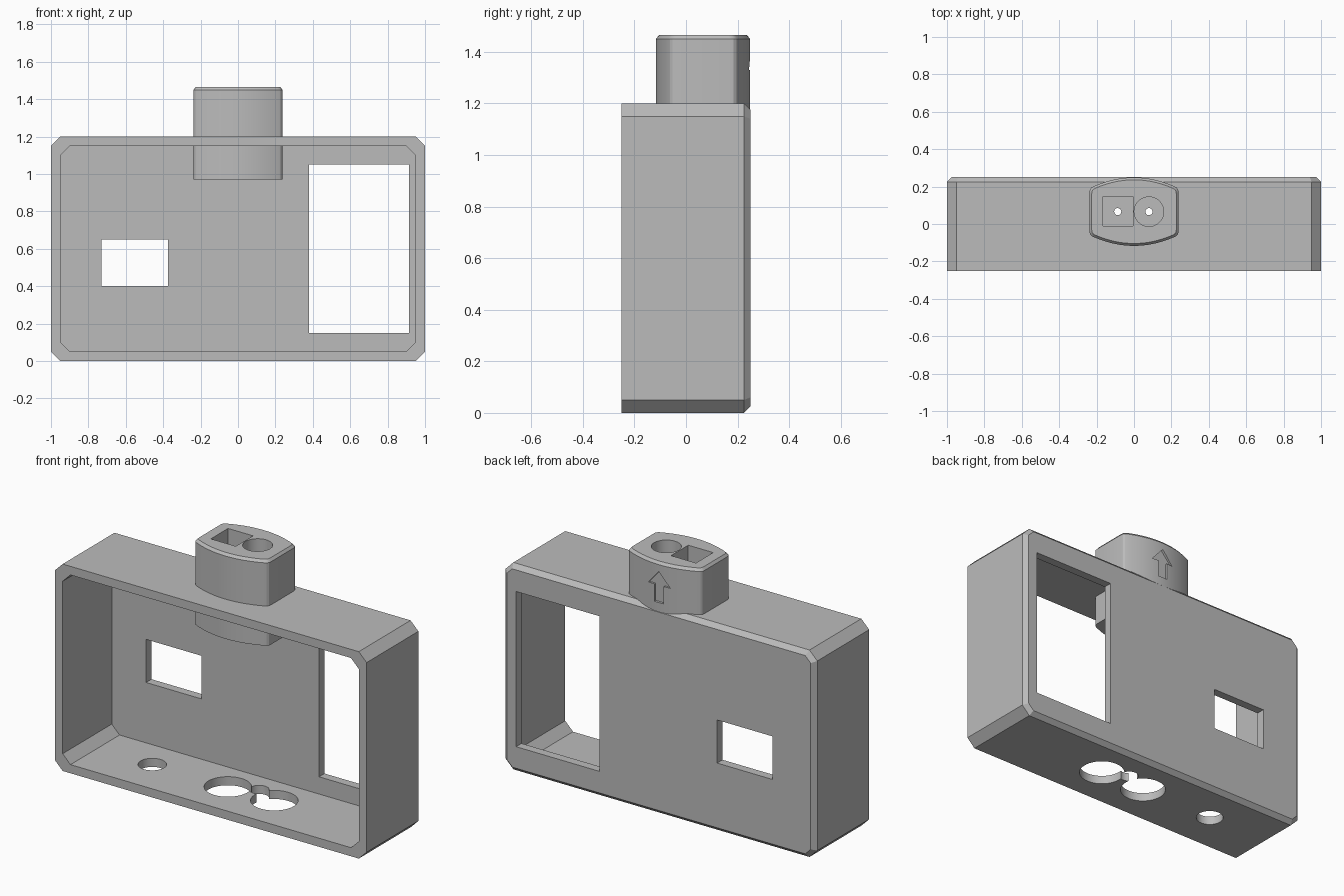
import bpy, bmesh, math

old = bpy.data.objects.get("Cube")
if old:
    bpy.data.objects.remove(old, do_unlink=True)

grey = bpy.data.materials.new("plain grey")
grey.use_nodes = True
colour = (0.5, 0.5, 0.5, 1)
grey.diffuse_color = colour
grey.node_tree.nodes["Principled BSDF"].inputs["Base Color"].default_value = colour


def loft(name, rings):
    """Closed solid through a list of equal-length point rings."""
    bm = bmesh.new()
    loops = [[bm.verts.new(p) for p in ring] for ring in rings]
    n = len(loops[0])
    for a, b in zip(loops, loops[1:]):
        for i in range(n):
            j = (i + 1) % n
            bm.faces.new((a[i], a[j], b[j], b[i]))
    bm.faces.new(loops[0])
    bm.faces.new(loops[-1])
    bmesh.ops.recalc_face_normals(bm, faces=bm.faces)
    mesh = bpy.data.meshes.new(name)
    bm.to_mesh(mesh)
    bm.free()
    mesh.materials.append(grey)
    obj = bpy.data.objects.new(name, mesh)
    bpy.context.collection.objects.link(obj)
    return obj


def along_y(outline, y):
    return [(x, y, z) for x, z in outline]


def along_z(outline, z):
    return [(x, y, z) for x, y in outline]


def octagon(half_x, half_z, cut, mid_z=0.6):
    """Rectangle with cut corners, in x and z."""
    a, b = half_x - cut, half_z - cut
    pts = [(half_x, -b), (half_x, b), (a, half_z), (-a, half_z),
           (-half_x, b), (-half_x, -b), (-a, -half_z), (a, -half_z)]
    return [(x, z + mid_z) for x, z in pts]


def circle(cx, cy, r, n=48):
    return [(cx + r * math.cos(math.tau * i / n), cy + r * math.sin(math.tau * i / n))
            for i in range(n)]


def rect(x0, x1, y0, y1):
    return [(x0, y0), (x1, y0), (x1, y1), (x0, y1)]


def cut(target, cutter):
    cutter.hide_render = True
    mod = target.modifiers.new("cut", "BOOLEAN")
    mod.operation = "DIFFERENCE"
    mod.solver = "EXACT"
    mod.object = cutter
    select(target)
    bpy.ops.object.modifier_apply(modifier=mod.name)
    bpy.data.objects.remove(cutter, do_unlink=True)


def select(obj):
    bpy.ops.object.select_all(action="DESELECT")
    obj.select_set(True)
    bpy.context.view_layer.objects.active = obj


def cut_z(target, outline, z0, z1):
    cut(target, loft("cutter", [along_z(outline, z0), along_z(outline, z1)]))


def cut_y(target, outline, y0, y1):
    cut(target, loft("cutter", [along_y(outline, y0), along_y(outline, y1)]))


# Case: open-fronted box with chamfered corners and back rim
outer = octagon(1, 0.6, 0.05)
case = loft("case", [along_y(outer, -0.25), along_y(outer, 0.225),
                     along_y(octagon(0.975, 0.575, 0.035), 0.25)])
cut_y(case, octagon(0.95, 0.55, 0.05), -0.4, 0.2)

# Back wall windows
for window in (rect(-0.73, -0.375, 0.4, 0.65), rect(0.38, 0.915, 0.15, 1.05)):
    cut_y(case, window, 0.15, 0.35)

# Floor holes: one small, two large joined by a little bridge hole
for x, y, r in ((-0.55, 0, 0.075), (-0.065, 0, 0.125),
                (0.233, 0, 0.125), (0.09, 0.065, 0.053)):
    cut_z(case, circle(x, y, r), -0.1, 0.1)

# Opening in the roof, hidden within the plug
cut_z(case, rect(-0.2, 0.2, -0.06, 0.185), 1.1, 1.3)

# Plug: bowed front and back, rounded corners, chamfered top
mid_y = 0.066
bow = [(0.217 * i / 10, 0.183 - 0.048 * (i / 10) ** 2) for i in range(-10, 11)]
corner = [(0.228, 0.129), (0.236, 0.118), (0.238, 0.104)]
half = [(-x, y) for x, y in reversed(corner)] + bow + corner
shape = half + [(-x, -y) for x, y in half]
full = [(x, y + mid_y) for x, y in shape]
inset = [(x * 0.95, y * 0.93 + mid_y) for x, y in shape]
plug = loft("plug", [along_z(full, 0.97), along_z(full, 1.45), along_z(inset, 1.465)])

# Square and round sockets, each with a pin hole through the base
cut_z(plug, rect(-0.166, -0.006, -0.012, 0.146), 1.05, 1.6)
cut_z(plug, circle(0.08, mid_y, 0.079), 1.05, 1.6)
for x in (-0.087, 0.08):
    cut_z(plug, circle(x, mid_y, 0.019, 24), 0.9, 1.2)

# Engraved arrow on the back of the plug
arrow = [(-0.03, 1.23), (0.03, 1.23), (0.03, 1.33), (0.07, 1.33),
         (0, 1.41), (-0.07, 1.33), (-0.03, 1.33)]
cut_y(plug, arrow, 0.235, 0.3)

for obj in (case, plug):
    select(obj)
    bpy.ops.object.shade_smooth_by_angle(angle=math.radians(25))
